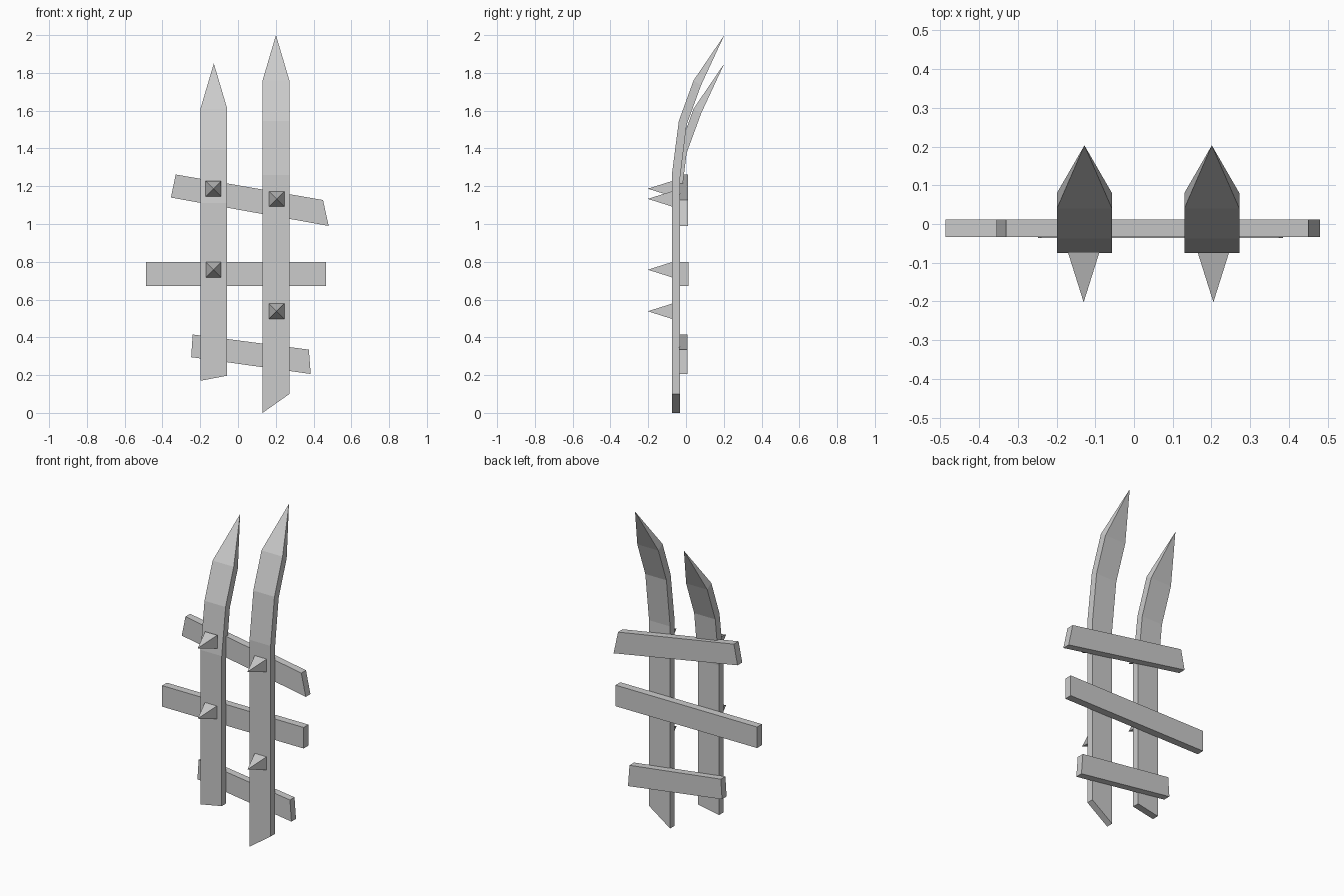
import bpy

cube = bpy.data.objects.get("Cube")
if cube:
    bpy.data.objects.remove(cube, do_unlink=True)

grey = bpy.data.materials.new("plain grey")
grey.use_nodes = True
colour = (0.6, 0.6, 0.6, 1)
grey.diffuse_color = colour
grey.node_tree.nodes["Principled BSDF"].inputs["Base Color"].default_value = colour


def add_object(name, verts, faces):
    mesh = bpy.data.meshes.new(name)
    mesh.from_pydata(verts, [], faces)
    mesh.materials.append(grey)
    obj = bpy.data.objects.new(name, mesh)
    bpy.context.collection.objects.link(obj)
    return obj


def loft(name, rings, tip=None):
    """Skin a list of four-cornered rings, closing the end flat or to a tip."""
    verts = [v for ring in rings for v in ring]
    faces = [(3, 2, 1, 0)]
    for r in range(len(rings) - 1):
        a = r * 4
        faces += [(a + i, a + (i + 1) % 4, a + 4 + (i + 1) % 4, a + 4 + i) for i in range(4)]
    a = len(verts) - 4
    if tip:
        verts.append(tip)
        faces += [(a + i, a + (i + 1) % 4, a + 4) for i in range(4)]
    else:
        faces.append((a, a + 1, a + 2, a + 3))
    return add_object(name, verts, faces)


# Upright stakes: slanted foot, bent back towards a pointed top
def stake(name, x, foot_left, foot_right, top):
    x0, x1 = x - 0.071, x + 0.071
    front, back = -0.075, -0.033
    rings = [[(x0, front, foot_left), (x1, front, foot_right),
              (x1, back, foot_right), (x0, back, foot_left)]]
    # front y, front drop, back y, back drop, measured from the tip
    for yf, df, yb, db in ((front, 0.74, back, 0.77),
                           (-0.038, 0.455, 0.003, 0.475),
                           (0.04, 0.24, 0.08, 0.265)):
        rings.append([(x0, yf, top - df), (x1, yf, top - df),
                      (x1, yb, top - db), (x0, yb, top - db)])
    loft(name, rings, (x, 0.203, top))


stake("right_stake", -0.128, 0.17, 0.197, 1.85)
stake("left_stake", 0.201, 0.0, 0.1, 2.0)


# Crooked cross rails behind the stakes, outlined from the front
def rail(name, outline, front, back):
    loft(name, [[(x, y, z) for x, z in outline] for y in (front, back)])


rail("top_rail", [(-0.355, 1.14), (0.48, 0.99), (0.45, 1.127), (-0.33, 1.262)], -0.034, 0.011)
rail("middle_rail", [(-0.487, 0.672), (0.466, 0.672), (0.466, 0.8), (-0.487, 0.8)], -0.034, 0.012)
rail("bottom_rail", [(-0.248, 0.295), (0.385, 0.206), (0.375, 0.335), (-0.24, 0.415)], -0.036, 0.008)


# Pyramid spikes on the fronts of the stakes
for i, (x, z) in enumerate([(-0.13, 1.187), (-0.13, 0.758), (0.205, 1.133), (0.205, 0.538)]):
    h = 0.041
    base = [(x - h, -0.072, z - h), (x - h, -0.072, z + h),
            (x + h, -0.072, z + h), (x + h, -0.072, z - h)]
    loft(f"spike_{i + 1}", [base], (x, -0.202, z))
